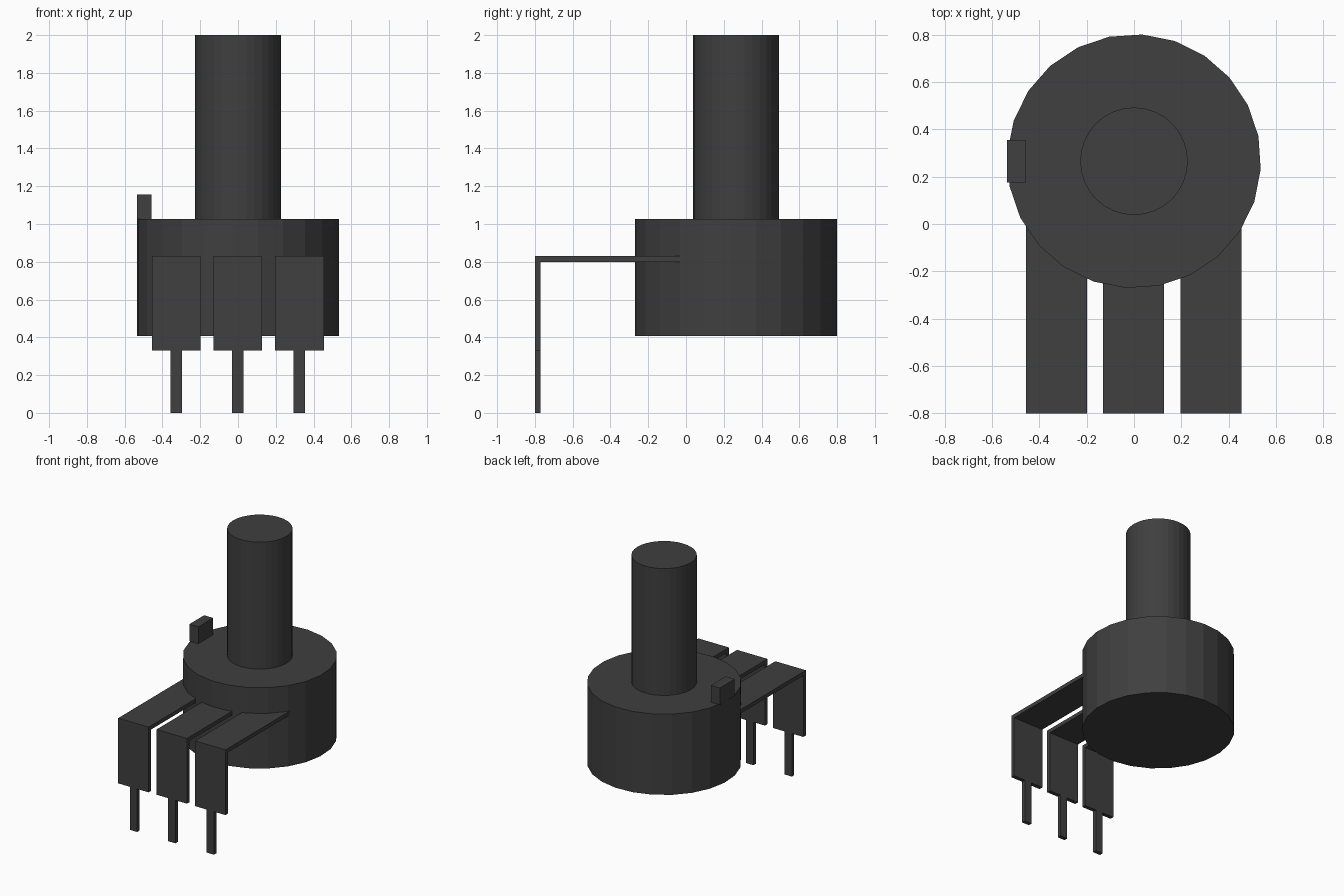
import bpy, bmesh, math

if "Cube" in bpy.data.objects:
    bpy.data.objects.remove(bpy.data.objects["Cube"])

mat = bpy.data.materials.new("dark_grey")
mat.diffuse_color = (0.05, 0.05, 0.05, 1)
mat.use_nodes = True
mat.node_tree.nodes["Principled BSDF"].inputs["Base Color"].default_value = mat.diffuse_color
CY = 0.265  # axis of the round body


def finish(name, bm):
    bmesh.ops.recalc_face_normals(bm, faces=bm.faces)
    mesh = bpy.data.meshes.new(name)
    bm.to_mesh(mesh)
    bm.free()
    mesh.materials.append(mat)
    ob = bpy.data.objects.new(name, mesh)
    bpy.context.collection.objects.link(ob)
    return ob


def prism(name, profile, axis, start, length):
    """Extrude a 2D outline along x (profile in yz) or z (profile in xy)."""
    bm = bmesh.new()
    if axis == "x":
        verts = [bm.verts.new((start, a, b)) for a, b in profile]
        move = (length, 0, 0)
    else:
        verts = [bm.verts.new((a, b, start)) for a, b in profile]
        move = (0, 0, length)
    face = bm.faces.new(verts)
    out = bmesh.ops.extrude_face_region(bm, geom=[face], use_keep_orig=True)
    top = [v for v in out["geom"] if isinstance(v, bmesh.types.BMVert)]
    bmesh.ops.translate(bm, verts=top, vec=move)
    return finish(name, bm)


def circle(radius, sides, offset):
    angles = [math.radians(offset) + math.tau * i / sides for i in range(sides)]
    return [(radius * math.cos(a), CY + radius * math.sin(a)) for a in angles]


def rect(x0, x1, y0, y1):
    return [(x0, y0), (x1, y0), (x1, y1), (x0, y1)]


# Round housing, shaft and locating tab
prism("housing", circle(0.536, 24, 11.3), "z", 0.408, 0.619)
prism("shaft", circle(0.227, 32, 0), "z", 1.027, 0.973)
prism("locating_tab", rect(-0.536, -0.459, 0.175, 0.355), "z", 1.027, 0.129)

# Three bent terminals, each with a narrow pin
bend = [(0.02, 0.83), (-0.8, 0.83), (-0.8, 0.33), (-0.77, 0.33), (-0.77, 0.8), (0.02, 0.8)]
for side, x in (("left", -0.327), ("middle", -0.002), ("right", 0.325)):
    prism(f"{side}_terminal", bend, "x", x - 0.129, 0.258)
    prism(f"{side}_pin", rect(x - 0.031, x + 0.031, -0.8, -0.77), "z", 0, 0.33)
